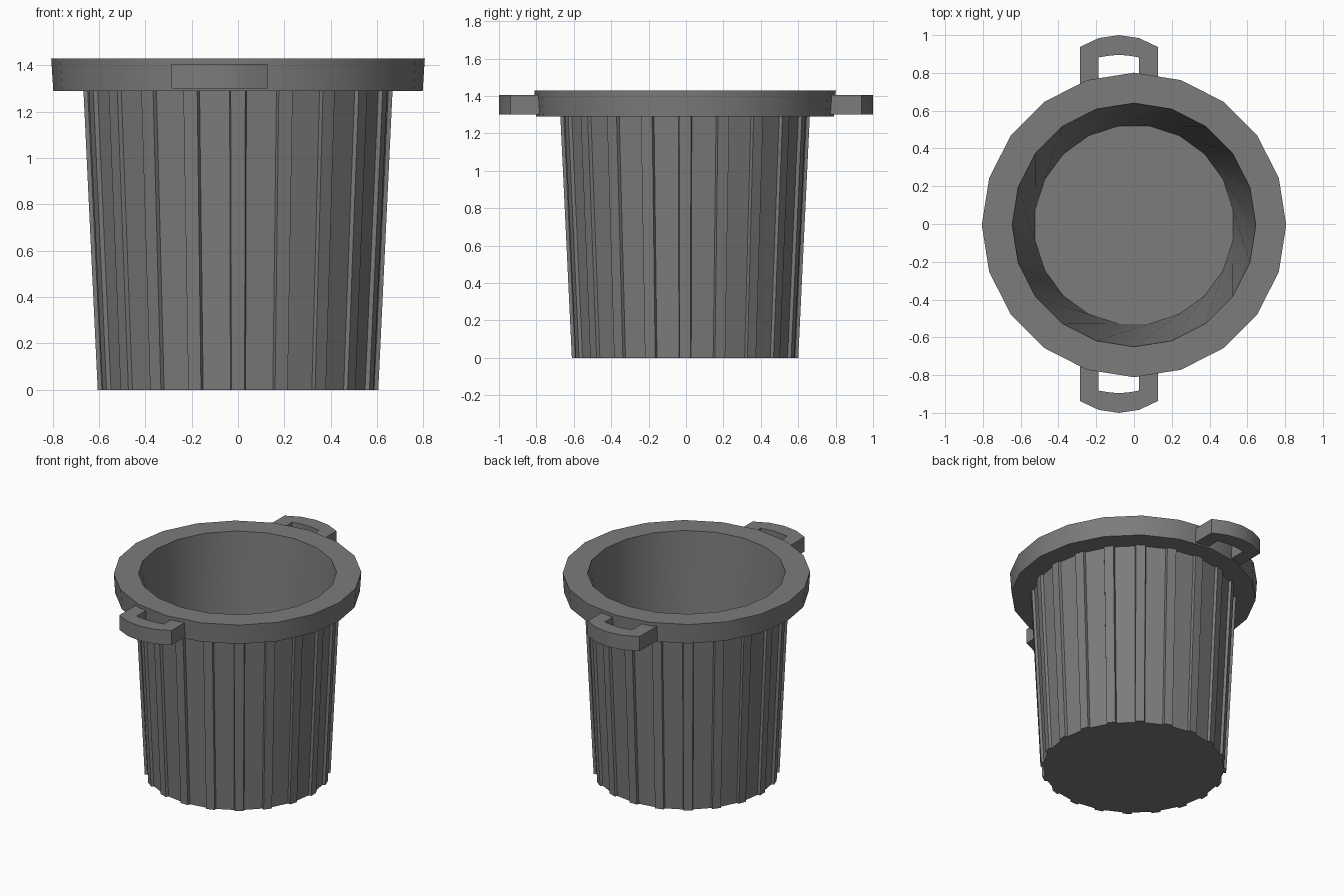
import bpy, bmesh
from math import sin, cos, radians

cube = bpy.data.objects.get("Cube")
if cube:
    bpy.data.objects.remove(cube)

SIDES = 20
STEP = 360 / SIDES
CENTRE_Y = -0.005

grey = bpy.data.materials.new("dark_grey_plastic")
grey.use_nodes = True
colour = (0.2, 0.2, 0.2, 1)
grey.diffuse_color = colour
grey.node_tree.nodes["Principled BSDF"].inputs["Base Color"].default_value = colour


def polar(radius, degrees, z):
    a = radians(degrees)
    return (radius * cos(a), radius * sin(a) + CENTRE_Y, z)


def loft(name, rings, cap_start=False, cap_end=False):
    """Skin consecutive rings of points, optionally closing the ends."""
    bm = bmesh.new()
    loops = [[bm.verts.new(p) for p in ring] for ring in rings]
    for a, b in zip(loops, loops[1:]):
        for i in range(len(a)):
            j = (i + 1) % len(a)
            bm.faces.new((a[i], a[j], b[j], b[i]))
    if cap_start:
        bm.faces.new(loops[0][::-1])
    if cap_end:
        bm.faces.new(loops[-1])
    mesh = bpy.data.meshes.new(name)
    bm.to_mesh(mesh)
    bm.free()
    mesh.materials.append(grey)
    obj = bpy.data.objects.new(name, mesh)
    bpy.context.collection.objects.link(obj)
    bpy.ops.object.select_all(action='DESELECT')
    obj.select_set(True)
    bpy.context.view_layer.objects.active = obj
    bpy.ops.object.shade_smooth_by_angle(angle=radians(25))
    return obj


def round_ring(radius, z, turn=0):
    return [polar(radius, i * STEP + turn, z) for i in range(SIDES)]


def ribbed_ring(radius, z, depth=0.018):
    """Flat panels separated by narrow raised ribs."""
    ring = []
    for i in range(SIDES):
        for offset, inset in ((-3.2, depth), (-2.7, 0), (2.7, 0), (3.2, depth)):
            ring.append(polar(radius - inset, i * STEP + offset, z))
    return ring


# Tapered ribbed outside with a closed base
loft("ribbed_body", [ribbed_ring(0.606, 0), ribbed_ring(0.668, 1.3)], cap_start=True)

# Overhanging rim, running over into the inner wall and floor
loft("rim_and_inner_wall", [
    round_ring(0.64, 1.29),
    round_ring(0.797, 1.29),
    round_ring(0.806, 1.43),
    round_ring(0.645, 1.43),
    round_ring(0.53, 0.06, STEP / 2),
], cap_end=True)

# Bowed handles, front and back: (outer point, inner point) along half the bow
HANDLE_X = -0.08
half_bow = [((0.207, 0.72), (0.107, 0.72)),
            ((0.207, 0.937), (0.107, 0.882)),
            ((0.107, 0.984), (0.06, 0.89)),
            ((0, 1.0), (0, 0.896))]
bow = half_bow + [((-o[0], o[1]), (-n[0], n[1])) for o, n in half_bow[-2::-1]]

for name, side in (("back_handle", 1), ("front_handle", -1)):
    sections = []
    for outer, inner in bow:
        section = [(HANDLE_X + side * x, side * y, z)
                   for (x, y), z in ((outer, 1.3), (inner, 1.3),
                                     (inner, 1.405), (outer, 1.405))]
        sections.append(section[::-1])
    handle = loft(name, sections, True, True)
    bm = bmesh.new()
    bm.from_mesh(handle.data)
    bmesh.ops.recalc_face_normals(bm, faces=bm.faces)
    bm.to_mesh(handle.data)
    bm.free()
